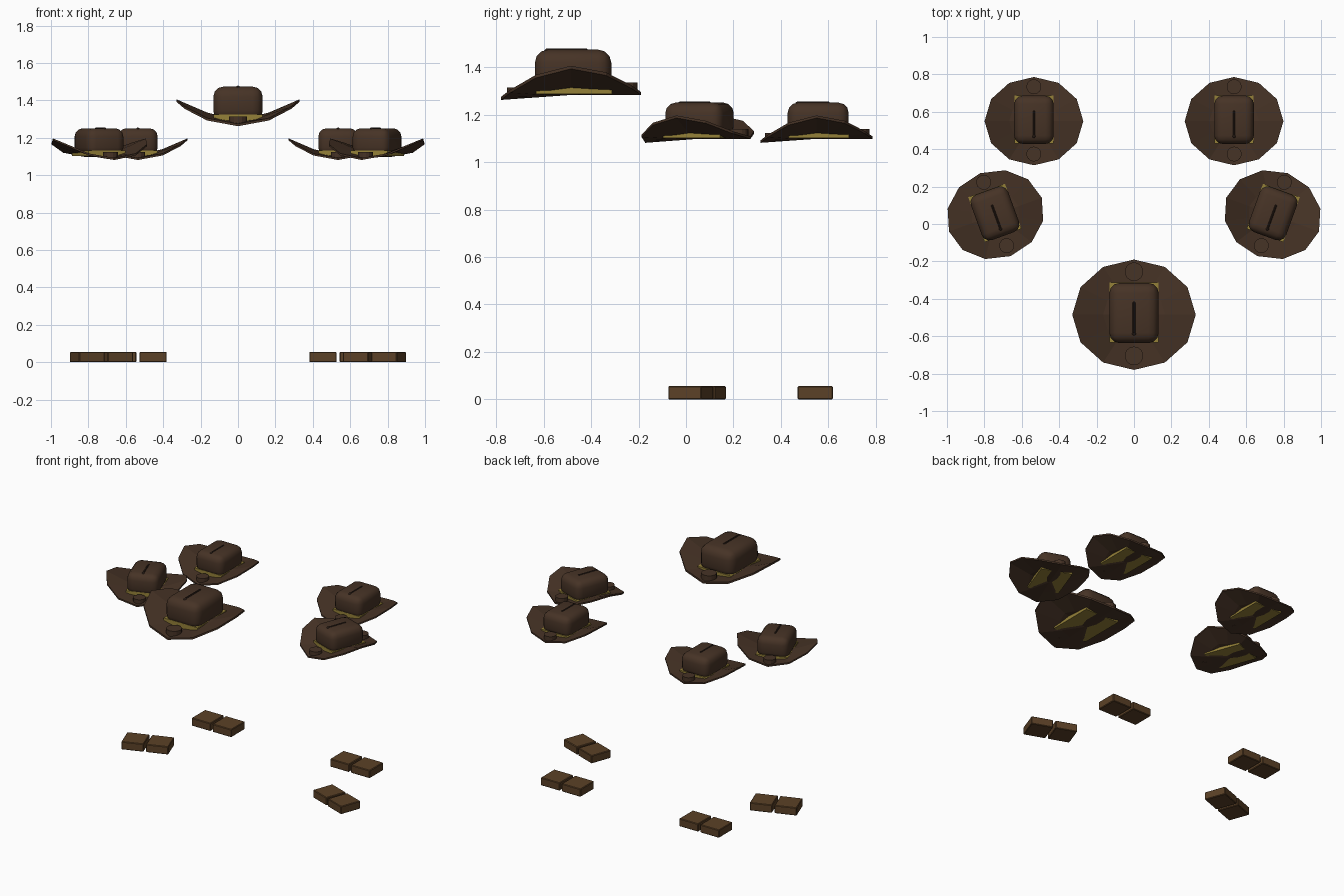
import bpy, bmesh
from math import sin, cos, pi, radians
from mathutils import Matrix

if "Cube" in bpy.data.objects:
    bpy.data.objects.remove(bpy.data.objects["Cube"])


def material(name, rgb):
    m = bpy.data.materials.new(name)
    m.diffuse_color = (*rgb, 1)
    m.use_nodes = True
    m.node_tree.nodes["Principled BSDF"].inputs["Base Color"].default_value = m.diffuse_color
    return m


FELT = material("dark_felt", (0.062, 0.033, 0.019))
CREASE = material("crease_brown", (0.022, 0.012, 0.008))
BAND = material("band_yellow", (0.30, 0.22, 0.04))
LEATHER = material("boot_leather", (0.105, 0.053, 0.02))


def finish(bm, name, mat, place, smooth=False):
    bmesh.ops.recalc_face_normals(bm, faces=bm.faces)
    me = bpy.data.meshes.new(name)
    bm.to_mesh(me)
    bm.free()
    for p in me.polygons:
        p.use_smooth = smooth
    me.materials.append(mat)
    ob = bpy.data.objects.new(name, me)
    ob.matrix_world = place
    bpy.context.collection.objects.link(ob)
    return ob


def box(name, centre, size, mat, place, bevel=0, segments=1, smooth=False):
    bm = bmesh.new()
    bmesh.ops.create_cube(bm, size=1, matrix=Matrix.Translation(centre) @ Matrix.Diagonal((*size, 1)))
    if bevel:
        bmesh.ops.bevel(bm, geom=bm.edges[:], offset=bevel, segments=segments,
                        profile=0.5, affect='EDGES')
    return finish(bm, name, mat, place, smooth)


def brim(name, place):
    # twelve-sided dish, sides curled up, front edge drooping
    bm = bmesh.new()
    n, thick = 12, 0.013
    layers = []
    for dz in (0, thick):
        centre = bm.verts.new((0, 0, dz))
        rings = []
        for s in (0.5, 1.0):
            ring = []
            for i in range(n):
                a = 2 * pi * i / n
                z = 0.11 * cos(a) ** 2 * s ** 1.5 + 0.021 * min(0, sin(a)) * s
                ring.append(bm.verts.new((0.33 * s * cos(a), 0.295 * s * sin(a), z + dz)))
            rings.append(ring)
        for i in range(n):
            j = (i + 1) % n
            bm.faces.new((centre, rings[0][i], rings[0][j]))
            bm.faces.new((rings[0][i], rings[1][i], rings[1][j], rings[0][j]))
        layers.append(rings[1])
    for i in range(n):
        j = (i + 1) % n
        bm.faces.new((layers[0][i], layers[0][j], layers[1][j], layers[1][i]))
    finish(bm, name, FELT, place)


def disc(name, y, z, place):
    bm = bmesh.new()
    bmesh.ops.create_cone(bm, cap_ends=True, segments=14, radius1=0.05, radius2=0.05,
                          depth=0.04, matrix=Matrix.Translation((0, y, z)))
    finish(bm, name, FELT, place)


def hat(tag, x, y, z, turn, scale):
    place = (Matrix.Translation((x, y, z)) @ Matrix.Rotation(radians(turn), 4, 'Z')
             @ Matrix.Scale(scale, 4))
    brim(tag + "_hat_brim", place)
    box(tag + "_hat_band", (0, 0.012, 0.023), (0.262, 0.32, 0.036), BAND, place)
    box(tag + "_hat_crown", (0, 0.009, 0.099), (0.264, 0.322, 0.184), FELT, place, 0.055, 3, True)
    disc(tag + "_hat_front_disc", -0.22, 0.012, place)
    disc(tag + "_hat_back_disc", 0.23, 0.033, place)
    # crease on top, with a round front end
    box(tag + "_hat_crease", (0, -0.015, 0.190), (0.014, 0.17, 0.012), CREASE, place, 0.004)
    bm = bmesh.new()
    bmesh.ops.create_uvsphere(bm, u_segments=10, v_segments=6, radius=0.013,
                              matrix=Matrix.Translation((0, -0.1, 0.183)))
    finish(bm, tag + "_hat_crease_end", CREASE, place, True)


def boots(tag, x, y, turn):
    place = Matrix.Translation((x, y, 0)) @ Matrix.Rotation(radians(turn), 4, 'Z')
    for side, s in (("left", -1), ("right", 1)):
        box(f"{tag}_{side}_boot", (s * 0.081, 0, 0.0275), (0.146, 0.15, 0.055),
            LEATHER, place, 0.004)


hat("front", 0, -0.485, 1.283, 0, 1)
for side, s in (("left", -1), ("right", 1)):
    hat("middle_" + side, s * 0.741, 0.05, 1.098, -20 * s, 0.8)
    hat("rear_" + side, s * 0.535, 0.55, 1.098, 0, 0.8)
    boots("middle_" + side, s * 0.73, 0.047, -20 * s)
    boots("rear_" + side, s * 0.535, 0.545, 0)
